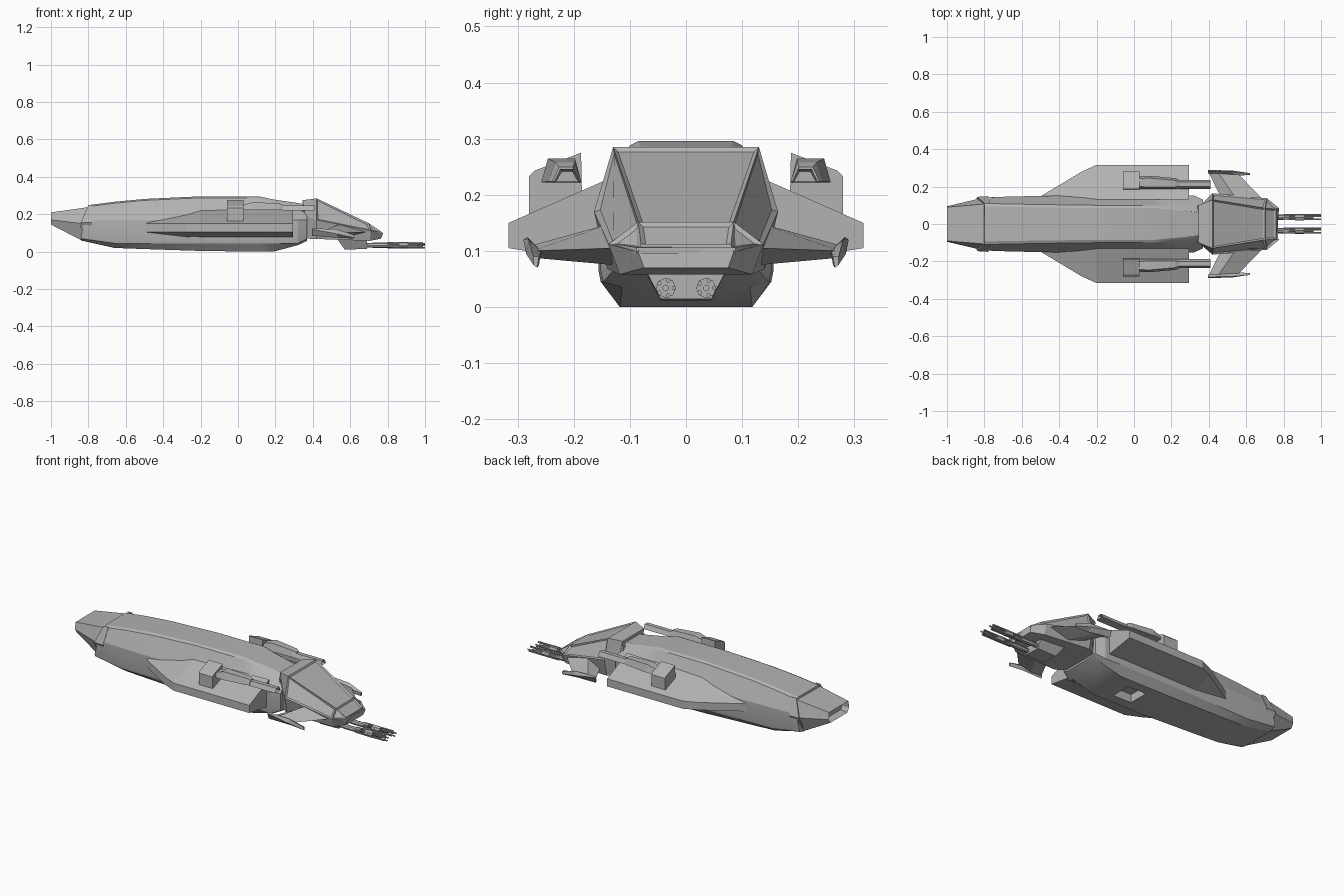
import bpy, bmesh, math
from mathutils import Vector

cube = bpy.data.objects.get("Cube")
if cube:
    bpy.data.objects.remove(cube, do_unlink=True)

grey = bpy.data.materials.new("hull grey")
grey.use_nodes = True
colour = (0.45, 0.45, 0.45, 1)
grey.diffuse_color = colour
grey.node_tree.nodes["Principled BSDF"].inputs["Base Color"].default_value = colour


def finish(name, bm, smooth=False):
    """Turn a bmesh into a named grey object."""
    bmesh.ops.recalc_face_normals(bm, faces=bm.faces)
    mesh = bpy.data.meshes.new(name)
    bm.to_mesh(mesh)
    bm.free()
    obj = bpy.data.objects.new(name, mesh)
    bpy.context.collection.objects.link(obj)
    mesh.materials.append(grey)
    if smooth:
        bpy.ops.object.select_all(action="DESELECT")
        obj.select_set(True)
        bpy.context.view_layer.objects.active = obj
        bpy.ops.object.shade_smooth_by_angle(angle=math.radians(20))
    return obj


def loft(rings):
    """Skin a row of equal point rings and cap both ends."""
    bm = bmesh.new()
    rows = [[bm.verts.new(p) for p in ring] for ring in rings]
    count = len(rows[0])
    for a, b in zip(rows, rows[1:]):
        for i in range(count):
            j = (i + 1) % count
            bm.faces.new((a[i], a[j], b[j], b[i]))
    bm.faces.new(rows[0])
    bm.faces.new(rows[-1])
    bmesh.ops.recalc_face_normals(bm, faces=bm.faces)
    return bm


def mirrored(half):
    """Close a half section (x, y, z) across the centre plane."""
    return half + [(x, -y, z) for x, y, z in reversed(half)]


def inset(bm, rule, width, depth):
    bm.normal_update()
    faces = [f for f in bm.faces if rule(f)]
    bmesh.ops.inset_individual(bm, faces=faces, thickness=width, depth=depth)


def rod(name, x0, x1, y, z, radius, sides=8):
    rings = []
    for x in (x0, x1):
        angles = [math.tau * i / sides for i in range(sides)]
        rings.append([(x, y + radius * math.cos(a), z + radius * math.sin(a)) for a in angles])
    finish(name, loft(rings), True)


def box(name, x0, x1, y0, y1, z0, z1):
    rings = [[(x, y0, z0), (x, y1, z0), (x, y1, z1), (x, y0, z1)] for x in (x0, x1)]
    return finish(name, loft(rings))


# Main hull: station, keel height, deck height, deck half width, beam
stations = [
    (-.82, .06, .245, .11, .14),
    (-.66, .02, .263, .107, .147),
    (-.5, .014, .278, .104, .15),
    (-.2, .004, .292, .1, .155),
    (.11, 0, .292, .1, .156),
    (.19, 0, .275, .09, .156),
    (.32, .035, .256, .076, .152),
    (.37, .058, .248, .07, .13),
]
rings = []
for x, keel, deck, top, beam in stations:
    rake = .02 if x < -.8 else 0
    rings.append(mirrored([
        (x - rake, beam - .038, keel),
        (x - rake, beam - .004, max(.045, keel + .01)),
        (x - rake, beam, max(.065, keel + .02)),
        (x, beam, .17),
        (x + rake, top, deck - .004),
        (x + rake, top * .85, deck + .004),
    ]))
hull = finish("main_hull", loft(rings), True)

# Belly hatch recess
cutter = box("hatch_cutter", -.03, .09, -.06, .06, -.05, .05)
cutter.hide_render = True
cut = hull.modifiers.new("belly_hatch", "BOOLEAN")
cut.operation = "DIFFERENCE"
cut.object = cutter
cut.solver = "EXACT"
bpy.context.view_layer.objects.active = hull
bpy.ops.object.modifier_apply(modifier=cut.name)
bpy.data.objects.remove(cutter, do_unlink=True)

# Stern engine housing with recessed outlet
engine = loft([
    mirrored([(-1, .08, .145), (-1, .095, .17), (-1, .09, .21)]),
    mirrored([(-.84, .1, .062), (-.83, .135, .15), (-.8, .107, .238)]),
])
inset(engine, lambda f: f.normal.x < -.9, .01, -.04)
finish("engine_housing", engine)

# Cockpit with inset window panels
cabin = loft([
    mirrored([(.36, .1, .07), (.36, .105, .19), (.345, .1, .275)]),
    mirrored([(.42, .14, .068), (.42, .164, .17), (.42, .13, .285)]),
    mirrored([(.705, .118, .058), (.71, .138, .112), (.7, .085, .152)]),
    mirrored([(.765, .075, .07), (.775, .085, .098), (.76, .08, .112)]),
])
inset(cabin, lambda f: f.normal.z > .15 and f.calc_center_median().x > .45, .012, -.006)
finish("cockpit", cabin)

# Neck joining hull and cockpit
box("neck", .34, .42, -.1, .1, .075, .245)

# Nose lip under the windscreen
finish("nose_lip", loft([
    mirrored([(.7, .135, .104), (.7, .135, .114)]),
    mirrored([(.77, .088, .095), (.77, .088, .106)]),
]))

for s, side in ((1, "back"), (-1, "front")):
    # Side wing
    rings = []
    for x, tip, root_top in ((-.5, .148, .16), (-.28, .28, .2), (-.2, .316, .22), (.295, .316, .232)):
        rings.append([(x, s * .13, .075), (x, s * .13, root_top),
                      (x, s * tip, .15), (x, s * tip, .105)])
    finish(side + "_wing", loft(rings))

    # Cannon pod on the wing
    section = [(.185, .18), (.187, .275), (.27, .243), (.28, .233), (.28, .165)]
    finish(side + "_cannon_pod", loft([[(x, s * y, z) for y, z in section] for x in (-.06, .03)]))

    # Cannon barrel shroud, tapering forward, and its muzzle
    def shroud(x, inner, outer, low, high):
        return [(x, s * inner, low), (x, s * (inner + .012), high),
                (x, s * (outer - .012), high), (x, s * outer, low)]
    finish(side + "_cannon_shroud", loft([
        shroud(.03, .188, .255, .222, .25), shroud(.08, .186, .258, .222, .265),
        shroud(.22, .186, .245, .224, .258), shroud(.24, .19, .238, .224, .25)]))
    muzzle = loft([shroud(x, .188, .236, .221, .246) for x in (.24, .41)])
    inset(muzzle, lambda f: f.normal.x > .9, .005, -.02)
    finish(side + "_cannon_muzzle", muzzle)

    # Swept canard and its tip blade
    finish(side + "_canard", loft([
        [(.47, s * .13, .1), (.55, s * .13, .15), (.69, s * .13, .105), (.56, s * .13, .075)],
        [(.4, s * .275, .098), (.45, s * .275, .11), (.55, s * .275, .1), (.47, s * .275, .088)]]))
    finish(side + "_canard_tip", loft([
        [(.395, s * .278, .085), (.395, s * .29, .12), (.395, s * .283, .125), (.395, s * .27, .1)],
        [(.53, s * .262, .075), (.53, s * .285, .095), (.53, s * .28, .12), (.53, s * .258, .1)],
        [(.62, s * .265, .07), (.62, s * .272, .075), (.62, s * .272, .09), (.62, s * .262, .09)]]))

    # Stern collar flange
    finish(side + "_stern_flange", loft([
        [(x, s * y, z) for x, y, z in ((-.845, .1, .065), (-.84, .145, .155), (-.8, .112, .25))],
        [(x, s * y, z) for x, y, z in ((-.79, .1, .065), (-.78, .149, .155), (-.77, .112, .25))]]))

    # Chin rotary gun
    y, z = s * .036, .034
    rod(side + "_gun_base", .66, .72, y, z, .012)
    rod(side + "_gun_motor", .72, .83, y, z, .014)
    rod(side + "_gun_core", .83, .96, y, z, .006)
    rod(side + "_gun_clamp", .86, .91, y, z, .018)
    for i in range(5):
        a = math.tau * i / 5
        rod(f"{side}_gun_barrel_{i}", .8, 1 - .01 * (i % 2),
            y + .014 * math.cos(a), z + .014 * math.sin(a), .004, 6)

# Chin gun mount
finish("chin_mount", loft([
    mirrored([(.57, .045, .012), (.53, .075, .068)]),
    mirrored([(.69, .045, .014), (.69, .07, .062)]),
]))
